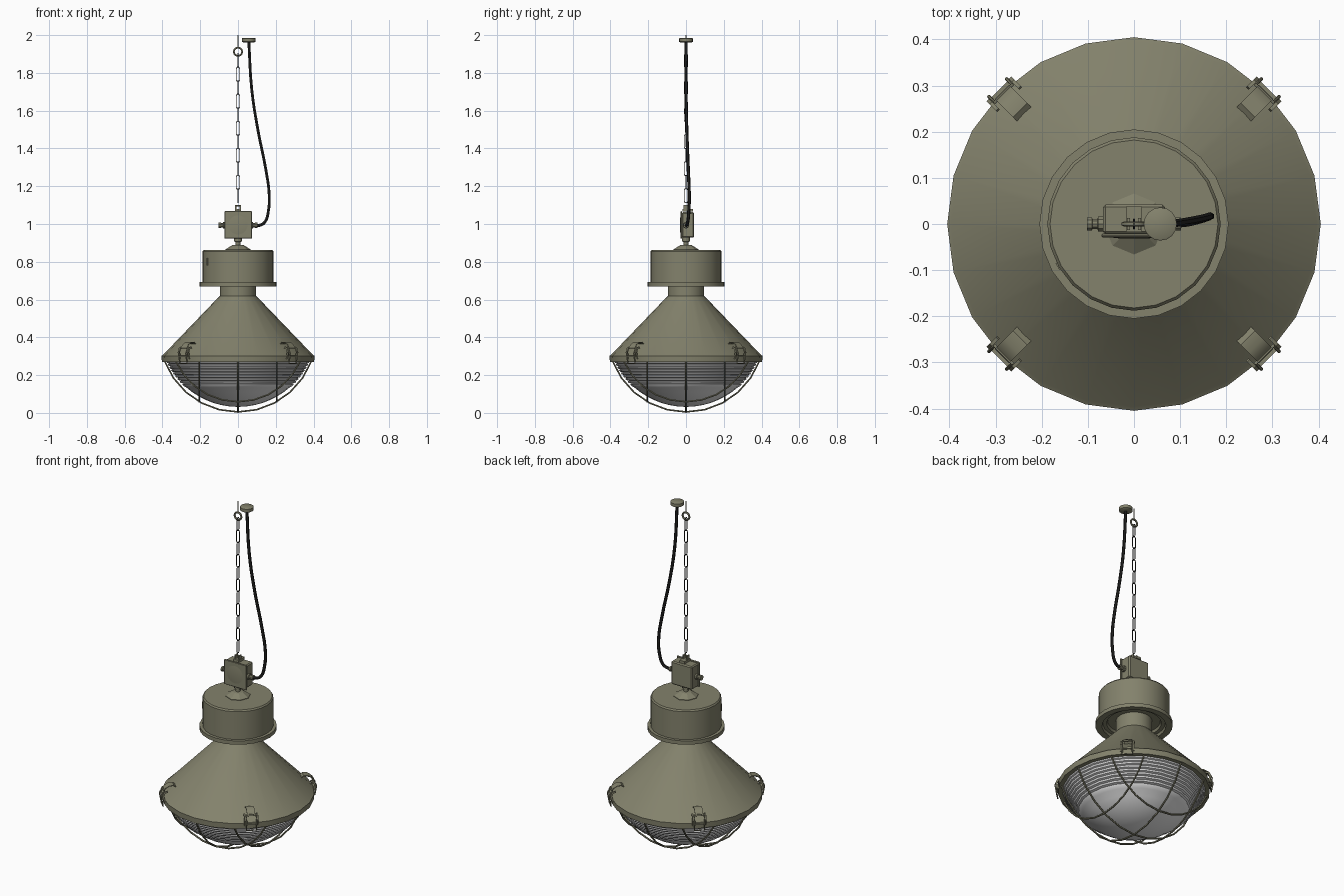
import bpy, bmesh, math
from mathutils import Matrix, Vector

if "Cube" in bpy.data.objects:
    bpy.data.objects.remove(bpy.data.objects["Cube"])


def material(name, rgb):
    m = bpy.data.materials.new(name)
    m.diffuse_color = (*rgb, 1)
    m.use_nodes = True
    m.node_tree.nodes["Principled BSDF"].inputs["Base Color"].default_value = m.diffuse_color
    return m


OLIVE = material("olive_paint", (0.228, 0.223, 0.15))
GLASS = material("pale_glass", (0.8, 0.8, 0.8))
BLACK = material("black_rubber", (0.018, 0.018, 0.017))
ID = Matrix.Identity(4)


def finish(name, mesh, mat, mw=ID, angle=35):
    mesh.materials.clear()
    mesh.materials.append(mat)
    mesh.shade_smooth()
    mesh.set_sharp_from_angle(angle=math.radians(angle))
    ob = bpy.data.objects.new(name, mesh)
    ob.matrix_world = mw
    bpy.context.collection.objects.link(ob)
    return ob


def from_bm(name, bm, mat, mw=ID, angle=35):
    bmesh.ops.recalc_face_normals(bm, faces=bm.faces)
    mesh = bpy.data.meshes.new(name)
    bm.to_mesh(mesh)
    bm.free()
    return finish(name, mesh, mat, mw, angle)


def lathe(name, profile, mat, segs=24, mw=ID, angle=35):
    """Turn (radius, height) points round z; open ends are capped."""
    bm = bmesh.new()
    rings = [[bm.verts.new((r * math.cos(2 * math.pi * i / segs),
                            r * math.sin(2 * math.pi * i / segs), z))
              for i in range(segs)] for r, z in profile]
    for a, b in zip(rings, rings[1:]):
        for i in range(segs):
            j = (i + 1) % segs
            bm.faces.new((a[i], a[j], b[j], b[i]))
    bm.faces.new(rings[0])
    bm.faces.new(rings[-1])
    return from_bm(name, bm, mat, mw, angle)


def box(name, centre, size, mat, bevel=0.0, mw=ID):
    bm = bmesh.new()
    bmesh.ops.create_cube(bm, size=1)
    bmesh.ops.scale(bm, vec=size, verts=bm.verts)
    bmesh.ops.translate(bm, vec=centre, verts=bm.verts)
    if bevel:
        bmesh.ops.bevel(bm, geom=bm.edges[:], offset=bevel, segments=1, affect='EDGES')
    return from_bm(name, bm, mat, mw)


def tube(name, pts, radius, mat, closed=False, mw=ID, res=1, bezier=False):
    cu = bpy.data.curves.new(name, 'CURVE')
    cu.dimensions = '3D'
    cu.bevel_depth, cu.bevel_resolution, cu.use_fill_caps = radius, res, True
    cu.resolution_u = 4
    sp = cu.splines.new('BEZIER' if bezier else 'POLY')
    if bezier:
        sp.bezier_points.add(len(pts) - 1)
        for bp, p in zip(sp.bezier_points, pts):
            bp.co = p
            bp.handle_left_type = bp.handle_right_type = 'AUTO'
    else:
        sp.points.add(len(pts) - 1)
        for sp_p, p in zip(sp.points, pts):
            sp_p.co = (*p, 1)
    sp.use_cyclic_u = closed
    tmp = bpy.data.objects.new(name + "_tmp", cu)
    bpy.context.collection.objects.link(tmp)
    dg = bpy.context.evaluated_depsgraph_get()
    mesh = bpy.data.meshes.new_from_object(tmp.evaluated_get(dg))
    bpy.data.objects.remove(tmp)
    return finish(name, mesh, mat, mw, 50)


def strip(name, pts, half, thick, mat, mw, y=0.0):
    """Bent plate: (radius, z) side profile, extruded along local y."""
    bm = bmesh.new()
    n = len(pts)
    outline = []
    for k, (x, z) in enumerate(pts):
        a, b = pts[max(k - 1, 0)], pts[min(k + 1, n - 1)]
        t = Vector((b[0] - a[0], b[1] - a[1])).normalized() * thick
        outline.append((x + t.y, z - t.x))
    loop = list(pts) + outline[::-1]
    f = bm.faces.new([bm.verts.new((x, y - half, z)) for x, z in loop])
    ext = bmesh.ops.extrude_face_region(bm, geom=[f])
    bmesh.ops.translate(bm, vec=(0, 2 * half, 0),
                        verts=[v for v in ext["geom"] if isinstance(v, bmesh.types.BMVert)])
    return from_bm(name, bm, mat, mw)


# reflector shade with neck
lathe("shade", [(0.365, 0.285), (0.37, 0.27), (0.403, 0.27), (0.405, 0.302), (0.396, 0.308),
                (0.096, 0.62), (0.096, 0.70)], OLIVE)

# ballast housing with flange, recessed below
lathe("housing", [(0.09, 0.70), (0.14, 0.70), (0.145, 0.685), (0.165, 0.685), (0.17, 0.67),
                  (0.205, 0.67), (0.205, 0.692), (0.188, 0.692), (0.188, 0.855), (0.182, 0.863)],
      OLIVE)
box("housing_plate", (0.186, 0, 0.80), (0.008, 0.016, 0.04), OLIVE,
    mw=Matrix.Rotation(math.radians(209), 4, 'Z'))
lathe("housing_cap", [(0.066, 0.86), (0.066, 0.866), (0.03, 0.888), (0.018, 0.89)], OLIVE, 8,
      angle=20)
lathe("stem", [(0.013, 0.885), (0.013, 0.905), (0.02, 0.907), (0.02, 0.93)], OLIVE, 12)


# glass bowl: ribbed upper part, smooth bottom
def sphere_r(z, R, c):
    return math.sqrt(max(R * R - (z - c) ** 2, 0))


prof = [(0.35, 0.285)]
RIBS, Z0, Z1 = 9, 0.275, 0.14
for k in range(RIBS):
    z = Z0 + (Z1 - Z0) * k / RIBS
    r = sphere_r(z, 0.4167, 0.4517)
    prof += [(r - 0.006, z), (r + 0.002, z - 0.003), (r - 0.003, z - 0.011)]
for k in range(8):
    a = math.radians(41 * (1 - k / 7.1))
    prof.append((0.4167 * math.sin(a), 0.4487 - 0.4167 * math.cos(a)))
lathe("glass_bowl", prof, GLASS)

# wire cage: three arcs each way over a spherical cap
CR, CZ = 0.415, 0.42
for axis, ang in (("x", 0), ("y", 90)):
    for k, off in enumerate((-0.205, 0, 0.205)):
        span = math.sqrt(0.388 ** 2 - off * off)
        rad = math.sqrt(CR * CR - off * off)
        amax = math.asin(span / rad)
        pts = [(rad * math.sin(amax * i / 5), off, CZ - rad * math.cos(amax * i / 5))
               for i in range(-5, 6)]
        tube(f"cage_wire_{axis}{k}", pts, 0.005, OLIVE,
             mw=Matrix.Rotation(math.radians(ang), 4, 'Z'))

# four latches round the rim: curved lever, open side arms, cross bars
for k in range(4):
    mw = Matrix.Rotation(math.radians(45 + 90 * k), 4, 'Z')
    strip(f"latch_lever_{k}", [(0.335, 0.36), (0.35, 0.372), (0.373, 0.37), (0.392, 0.358),
                               (0.402, 0.342)], 0.022, -0.004, OLIVE, mw)
    tube(f"latch_wire_{k}", [(0.40, -0.027, 0.35), (0.40, 0.027, 0.35), (0.418, 0.027, 0.315),
                             (0.408, 0.027, 0.262), (0.408, -0.027, 0.262),
                             (0.418, -0.027, 0.315)], 0.004, OLIVE, True, mw)
    box(f"latch_bar_{k}", (0.407, 0, 0.300), (0.012, 0.05, 0.01), OLIVE, mw=mw)
    for s in (-1, 1):
        strip(f"latch_arm_{k}_{s}", [(0.385, 0.352), (0.405, 0.345), (0.414, 0.32),
                                     (0.404, 0.285)], 0.004, 0.01, OLIVE, mw, s * 0.034)

# junction box with cover, side plug and cable gland
box("junction_box", (0, 0.01, 0.995), (0.135, 0.065, 0.135), OLIVE, 0.006)
box("junction_cover", (0.002, -0.025, 0.995), (0.146, 0.008, 0.146), OLIVE, 0.003)
front = Matrix.Translation((0, -0.0285, 0.995)) @ Matrix.Rotation(math.radians(90), 4, 'X')
lathe("cover_disc", [(0.055, 0), (0.03, 0.003)], OLIVE, 20, front)
for name, s in (("side_plug", -1), ("cable_gland", 1)):
    side = Matrix.Translation((s * 0.06, 0, 0.993)) @ Matrix.Rotation(math.radians(90 * s), 4, 'Y')
    lathe(name, [(0.017, 0), (0.017, 0.018), (0.011, 0.019), (0.011, 0.03),
                 (0.015, 0.031), (0.015, 0.042)], OLIVE, 10, side)

# hanging bracket on top of the box
box("bracket_base", (0, 0.01, 1.072), (0.034, 0.055, 0.014), OLIVE)
for s in (-1, 1):
    box(f"bracket_cheek_{s}", (s * 0.012, 0.0, 1.086), (0.006, 0.025, 0.03), OLIVE)
tube("bracket_pin", [(-0.016, 0, 1.097), (0.016, 0, 1.097)], 0.004, OLIVE)


# chain: stretched links turned by 90 degrees in alternation
def link(name, z, half_h, half_w, turned, mat):
    pts = []
    for s in (1, -1):
        for i in range(4):
            a = math.pi * i / 3
            pts.append((s * half_w * math.cos(a), 0, s * (half_h - half_w + half_w * math.sin(a))))
    mw = Matrix.Translation((0, 0, z)) @ Matrix.Rotation(math.radians(90 * turned), 4, 'Z')
    tube(name, pts, 0.0025, mat, True, mw)


for i in range(11):
    link(f"chain_link_{i}", 1.865 - i * 0.0715, 0.0385, 0.0095, i % 2 == 0, BLACK)

# ceiling eye hook
tube("eye_ring", [(0.022 * math.cos(math.pi * i / 6), 0, 1.912 + 0.022 * math.sin(math.pi * i / 6))
                  for i in range(12)], 0.0055, OLIVE, True)
tube("eye_shank", [(0, 0, 1.932), (0, 0, 2.0)], 0.003, OLIVE)

# ceiling rose and cable
lathe("ceiling_rose", [(0.028, 1.96), (0.036, 1.965), (0.036, 1.983), (0.033, 1.985)], OLIVE, 16,
      Matrix.Translation((0.057, 0, 0)))
tube("cable", [(0.057, 0, 1.97), (0.073, 0, 1.71), (0.105, 0.004, 1.5), (0.147, 0.012, 1.29),
               (0.165, 0.017, 1.157), (0.161, 0.015, 1.07), (0.142, 0.009, 1.01),
               (0.118, 0.003, 0.994), (0.09, 0, 0.993)], 0.0085, BLACK, res=1, bezier=True)
